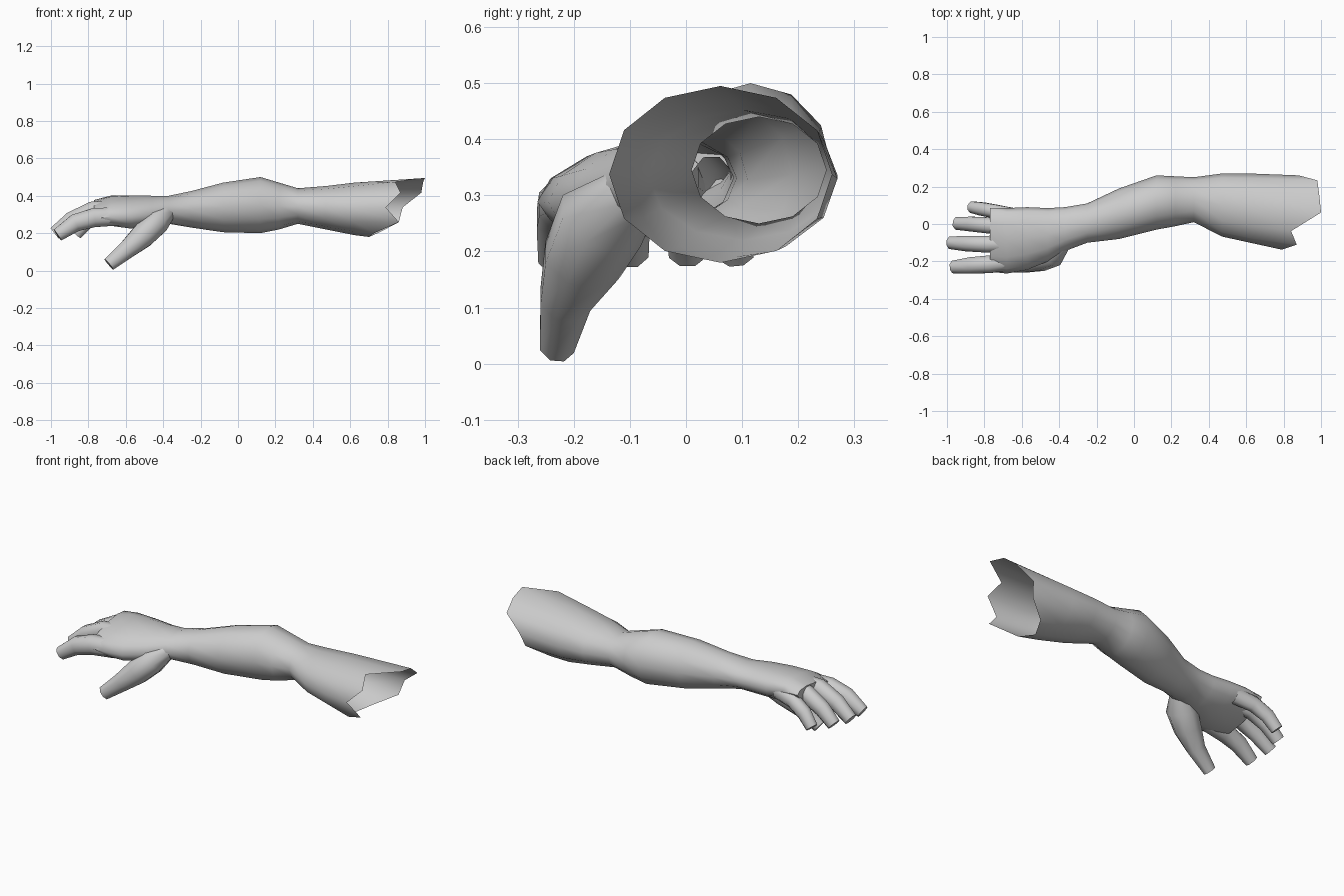
import bpy, bmesh, math
from mathutils import Vector

if "Cube" in bpy.data.objects:
    bpy.data.objects.remove(bpy.data.objects["Cube"])


def loft(name, rings, cap_first=False, cap_last=False):
    """Skin a list of equal-sized point rings into one smooth surface."""
    bm = bmesh.new()
    vr = [[bm.verts.new(p) for p in ring] for ring in rings]
    n = len(vr[0])
    for a, b in zip(vr, vr[1:]):
        for i in range(n):
            j = (i + 1) % n
            bm.faces.new((a[i], a[j], b[j], b[i]))
    if cap_first:
        bm.faces.new(vr[0][::-1])
    if cap_last:
        bm.faces.new(vr[-1])
    bmesh.ops.recalc_face_normals(bm, faces=bm.faces[:])
    me = bpy.data.meshes.new(name)
    bm.to_mesh(me)
    bm.free()
    ob = bpy.data.objects.new(name, me)
    bpy.context.collection.objects.link(ob)
    bpy.ops.object.select_all(action='DESELECT')
    ob.select_set(True)
    bpy.context.view_layer.objects.active = ob
    bpy.ops.object.shade_smooth_by_angle(angle=math.radians(60))
    return ob


def section(x, y0, y1, z0, z1, tilt=0.0, n=12):
    """Oval slice of the arm between the given y and z limits; x may vary per point."""
    cy, cz, ry, rz = (y0 + y1) / 2, (z0 + z1) / 2, (y1 - y0) / 2, (z1 - z0) / 2
    pts = []
    for i in range(n):
        a = 2 * math.pi * i / n
        dy = ry * math.cos(a)
        px = x[i] if isinstance(x, (list, tuple)) else x
        pts.append((px, cy + dy, cz + rz * math.sin(a) + tilt * dy))
    return pts


def digit(name, path, n=8):
    """Tapered finger; path points are (x, y, z, half width, half thickness)."""
    rings = []
    for i, p in enumerate(path):
        a = Vector(path[max(i - 1, 0)][:3])
        b = Vector(path[min(i + 1, len(path) - 1)][:3])
        t = (b - a).normalized()
        side = Vector((0, 1, 0))
        side = (side - t * side.dot(t)).normalized()
        up = t.cross(side)
        c = Vector(p[:3])
        rings.append([c + side * p[3] * math.cos(2 * math.pi * (k + .5) / n) * 1.06
                      + up * p[4] * math.sin(2 * math.pi * (k + .5) / n) * 1.06
                      for k in range(n)])
    return loft(name, rings, cap_last=True)


# Palm, wrist, forearm and upper arm, open and ragged at the shoulder
ragged = [.88, .98, .99, 1.0, .84, .87, .79, .86, .73, .70, .75, .86]
slices = [
    (-.77, -.255, .085, .265, .365, .22),
    (-.68, -.265, .085, .245, .395, .18),
    (-.57, -.245, .09, .225, .40, .15),
    (-.46, -.20, .085, .235, .40, .10),
    (-.37, -.145, .09, .25, .40, .05),
    (-.25, -.10, .11, .23, .425, 0),
    (-.08, -.08, .19, .205, .47, 0),
    (.12, -.03, .26, .20, .50, 0),
    (.22, -.012, .255, .22, .47, 0),
    (.32, .01, .25, .25, .44, 0),
    (.47, -.067, .27, .22, .452, 0),
    (.62, -.10, .27, .19, .47, 0),
    (ragged, -.137, .26, .18, .495, 0),
]
loft("arm", [section(*s) for s in slices], cap_first=True)

# Fingers, curling down towards the tips
digit("index_finger", [(-.64, -.20, .29, .045, .05), (-.77, -.215, .283, .048, .052),
                       (-.87, -.222, .255, .045, .048), (-.965, -.23, .19, .034, .036)])
digit("middle_finger", [(-.64, -.105, .325, .045, .05), (-.78, -.108, .32, .046, .05),
                        (-.89, -.105, .27, .042, .046), (-.98, -.10, .20, .034, .036)])
digit("ring_finger", [(-.64, -.02, .335, .042, .05), (-.77, -.008, .322, .044, .048),
                      (-.87, 0, .27, .04, .044), (-.945, .003, .20, .034, .036)])
digit("little_finger", [(-.62, .045, .325, .036, .045), (-.73, .065, .305, .037, .042),
                        (-.81, .08, .26, .036, .04), (-.865, .09, .195, .031, .033)])

# Thumb, reaching down and forward from the heel of the hand
digit("thumb", [(-.38, -.09, .31, .05, .045), (-.44, -.15, .255, .08, .07),
                (-.51, -.185, .185, .07, .066), (-.59, -.215, .115, .046, .05),
                (-.69, -.23, .033, .031, .037)])
